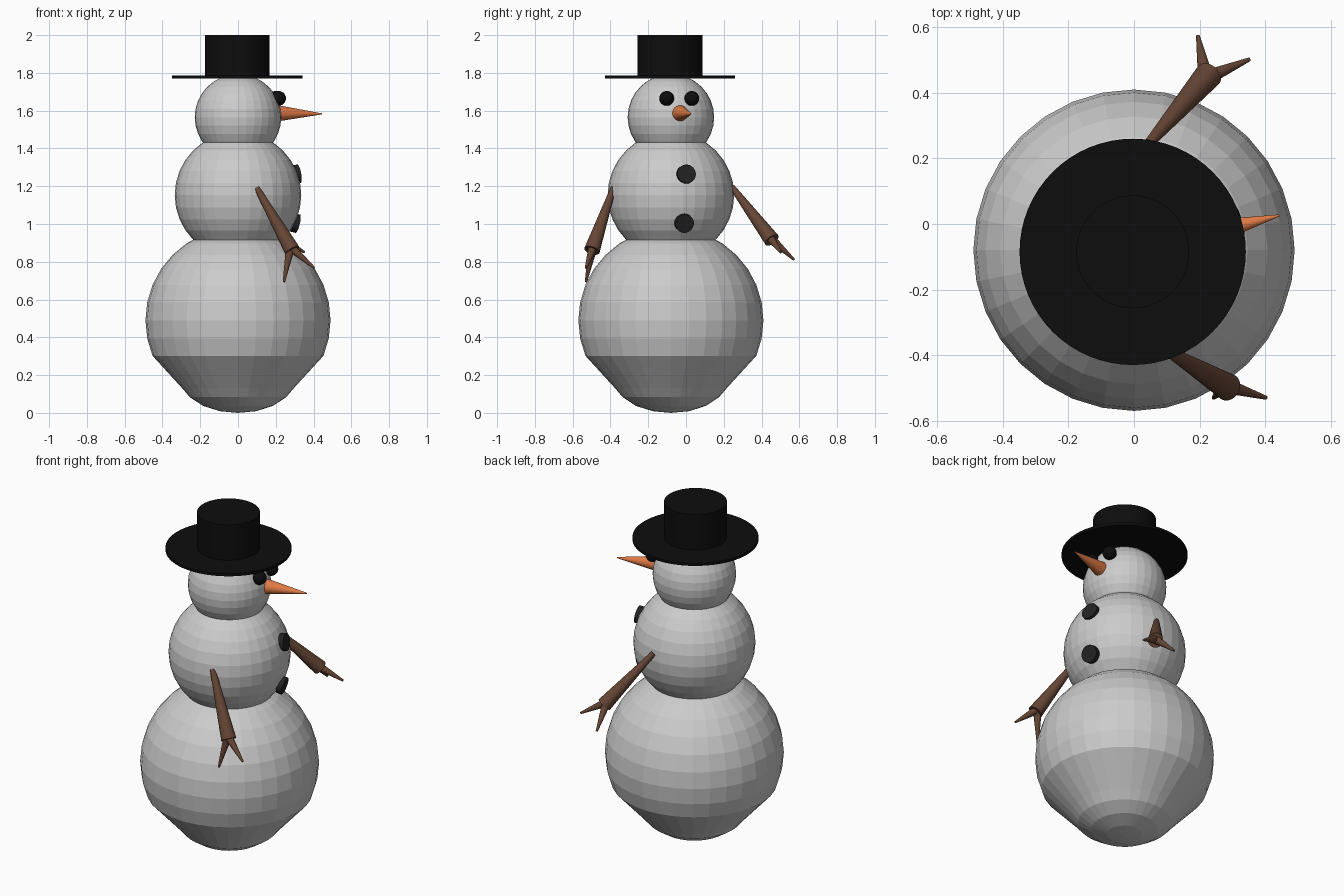
import bpy, bmesh, math
from mathutils import Vector

if "Cube" in bpy.data.objects:
    bpy.data.objects.remove(bpy.data.objects["Cube"])


def material(name, rgb):
    m = bpy.data.materials.new(name)
    m.diffuse_color = (*rgb, 1)
    m.use_nodes = True
    m.node_tree.nodes["Principled BSDF"].inputs["Base Color"].default_value = m.diffuse_color
    return m


BLACK = material("black", (0.004, 0.004, 0.004))
COAL = material("coal", (0.016, 0.016, 0.016))
BARK = material("bark", (0.13, 0.06, 0.035))
CARROT = material("carrot", (0.75, 0.2, 0.06))


def finish(name, mat=None):
    ob = bpy.context.object
    ob.name = name
    if mat:
        ob.data.materials.append(mat)
    return ob


def ball(name, loc, r, segs=32, rings=16, mat=None):
    bpy.ops.mesh.primitive_uv_sphere_add(segments=segs, ring_count=rings, radius=r, location=loc)
    return finish(name, mat)


def taper(name, a, b, r1, r2, mat, sides=32):
    """Tapered stick from point a to point b."""
    a, b = Vector(a), Vector(b)
    d = b - a
    bpy.ops.mesh.primitive_cone_add(vertices=sides, radius1=r1, radius2=r2, depth=d.length,
                                    location=(a + b) / 2,
                                    rotation=d.to_track_quat('Z', 'Y').to_euler())
    return finish(name, mat)


CY = -0.08  # body axis

# Lower snowball: a sphere profile with a flattened band near the ground
R = 0.49
profile = [(R * math.cos(math.radians(11.25 * i)), R + R * math.sin(math.radians(11.25 * i)))
           for i in range(8, -3, -1)]
profile += [(0.295, 0.13), (0.255, 0.083), (0.185, 0.037), (0.096, 0.009), (0, 0)]
bm = bmesh.new()
verts = [bm.verts.new((r, 0, z)) for r, z in profile]
edges = [bm.edges.new(p) for p in zip(verts, verts[1:])]
bmesh.ops.spin(bm, geom=verts + edges, cent=(0, 0, 0), axis=(0, 0, 1),
               angle=2 * math.pi, steps=32)
bmesh.ops.remove_doubles(bm, verts=bm.verts, dist=1e-4)
bmesh.ops.recalc_face_normals(bm, faces=bm.faces)
me = bpy.data.meshes.new("lower_snowball")
bm.to_mesh(me)
bm.free()
lower = bpy.data.objects.new("lower_snowball", me)
lower.location.y = CY
bpy.context.collection.objects.link(lower)

# Middle snowball and head
ball("middle_snowball", (0, CY, 1.153), 0.335)
ball("head", (0, CY, 1.565), 0.229)

# Hat
taper("hat_brim", (-0.004, -0.085, 1.77), (-0.004, -0.085, 1.786), 0.345, 0.345, BLACK, 64)
taper("hat_crown", (-0.004, -0.085, 1.78), (-0.004, -0.085, 2.0), 0.172, 0.172, BLACK, 64)

# Eyes and nose
for i, p in enumerate([(0.215, -0.102, 1.665), (0.2, 0.031, 1.665)]):
    ball(f"eye_{i + 1}", p, 0.039, mat=BLACK)
taper("nose", (0.215, -0.031, 1.586), (0.443, 0.026, 1.583), 0.042, 0.003, CARROT)

# Buttons, lying on the middle snowball
for i, p in enumerate([(0.308, 0.0, 1.263), (0.302, -0.01, 1.005)]):
    n = (Vector(p) - Vector((0, CY, 1.153))) * Vector((1, 1, 0.5))
    n.normalize()
    taper(f"button_{i + 1}", Vector(p) - n * 0.015, Vector(p) + n * 0.015, 0.05, 0.05, COAL)

# Stick arms: shoulder, wrist, finger tips
arms = {
    "right": [(0.1, -0.385, 1.19), (0.287, -0.498, 0.86), (0.243, -0.53, 0.693), (0.403, -0.53, 0.768)],
    "left": [(0.045, 0.245, 1.195), (0.228, 0.455, 0.915), (0.195, 0.573, 0.81), (0.352, 0.502, 0.85)],
}
for side, (shoulder, wrist, *tips) in arms.items():
    taper(f"{side}_arm", shoulder, wrist, 0.015, 0.042, BARK)
    for i, tip in enumerate(tips):
        start = Vector(wrist).lerp(Vector(shoulder), 0.05)
        taper(f"{side}_finger_{i + 1}", start, tip, 0.024, 0.006, BARK)
